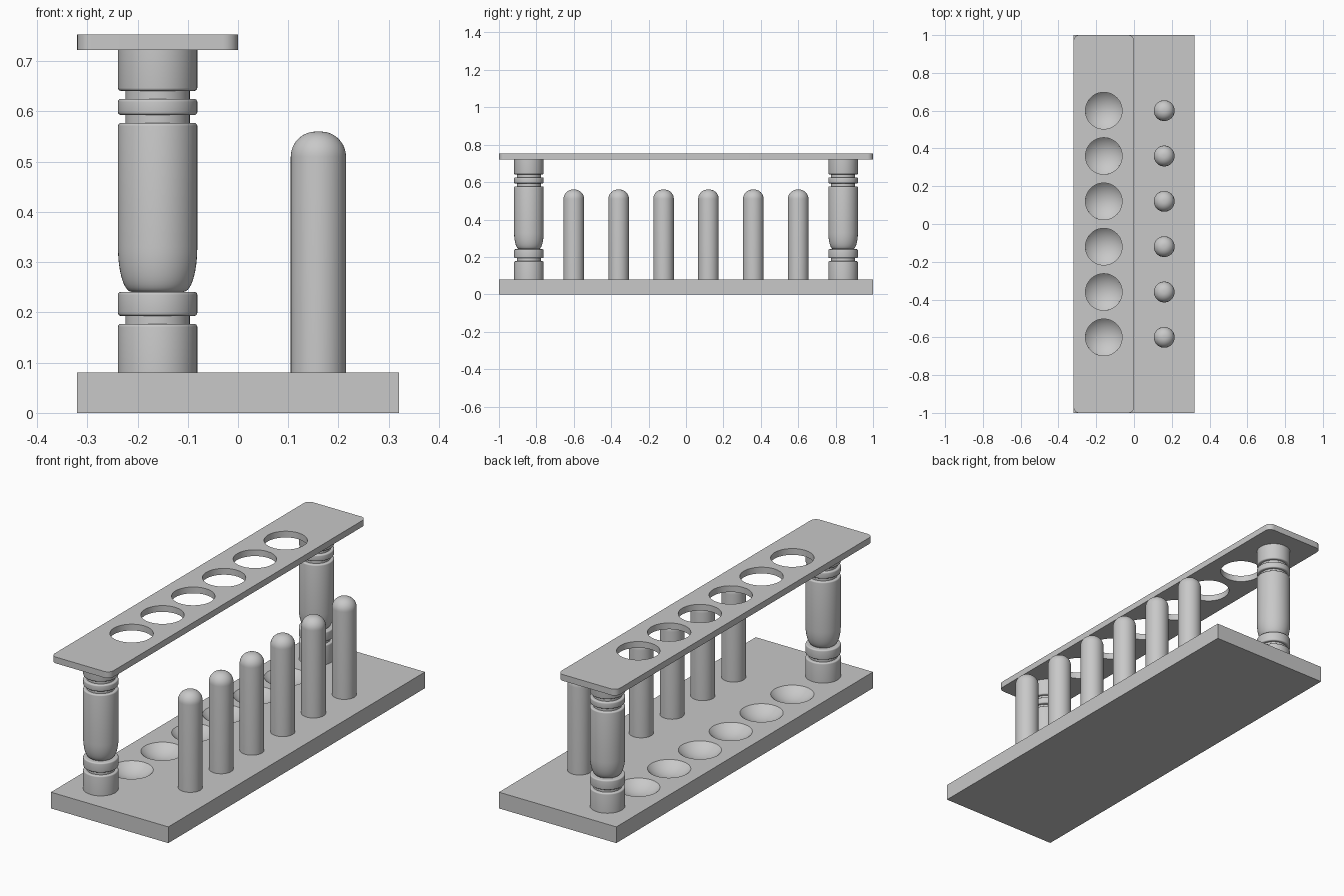
import bpy
import bmesh
import math
from mathutils import Matrix

cube = bpy.data.objects.get("Cube")
if cube:
    bpy.data.objects.remove(cube, do_unlink=True)

# Single flat finish
GREY = (0.58, 0.58, 0.58, 1.0)
grey = bpy.data.materials.new("plain grey")
grey.use_nodes = True
grey.diffuse_color = GREY
grey.node_tree.nodes["Principled BSDF"].inputs["Base Color"].default_value = GREY

# Main dimensions
COLUMN_X, PEG_X = -0.16, 0.16
SLOT_YS = [-0.6 + 0.24 * i for i in range(6)]
BASE_TOP, SHELF_BOTTOM, SHELF_TOP = 0.08, 0.722, 0.753
HOLE_R, DIMPLE_DEPTH = 0.097, 0.04


def make_object(name, bm, location=(0, 0, 0)):
    bmesh.ops.recalc_face_normals(bm, faces=bm.faces)
    mesh = bpy.data.meshes.new(name)
    bm.to_mesh(mesh)
    bm.free()
    mesh.materials.append(grey)
    obj = bpy.data.objects.new(name, mesh)
    obj.location = location
    bpy.context.collection.objects.link(obj)
    return obj


def smooth(obj):
    bpy.ops.object.select_all(action='DESELECT')
    obj.select_set(True)
    bpy.context.view_layer.objects.active = obj
    bpy.ops.object.shade_smooth_by_angle(angle=math.radians(35))


def box(name, x0, x1, z0, z1, corner=0.0):
    """Two-unit-long board with optional rounded vertical corners."""
    bm = bmesh.new()
    bmesh.ops.create_cube(bm, size=1, matrix=Matrix.Translation(
        ((x0 + x1) / 2, 0, (z0 + z1) / 2)) @ Matrix.Diagonal((x1 - x0, 2, z1 - z0, 1)))
    if corner:
        upright = [e for e in bm.edges
                   if abs(e.verts[0].co.z - e.verts[1].co.z) > 0.001]
        bmesh.ops.bevel(bm, geom=upright, offset=corner, segments=8,
                        profile=0.5, affect='EDGES')
    return make_object(name, bm)


def lathe(name, profile, location, steps=48):
    """Revolve (radius, z) points about z; both ends are closed by flat caps."""
    bm = bmesh.new()
    rings = [[bm.verts.new((r * math.cos(2 * math.pi * i / steps),
                            r * math.sin(2 * math.pi * i / steps), z))
              for i in range(steps)] for r, z in profile]
    for low, high in zip(rings, rings[1:]):
        for i in range(steps):
            j = (i + 1) % steps
            bm.faces.new((low[i], low[j], high[j], high[i]))
    bm.faces.new(rings[0])
    bm.faces.new(rings[-1])
    obj = make_object(name, bm, location)
    smooth(obj)
    return obj


def arc(cr, cz, rad_r, rad_z, start, end, n):
    """Elliptical arc in the (radius, z) plane, angles in degrees."""
    return [(cr + rad_r * math.cos(math.radians(start + (end - start) * i / n)),
             cz + rad_z * math.sin(math.radians(start + (end - start) * i / n)))
            for i in range(n + 1)]


def carve(target, bm):
    """Cut a cutter mesh out of the target, then discard the cutter."""
    cutter = make_object("cutter", bm)
    cutter.hide_render = True
    mod = target.modifiers.new("carve", 'BOOLEAN')
    mod.operation, mod.solver, mod.object = 'DIFFERENCE', 'EXACT', cutter
    bpy.context.view_layer.objects.active = target
    bpy.ops.object.modifier_apply(modifier=mod.name)
    bpy.data.objects.remove(cutter, do_unlink=True)
    smooth(target)


# Base board with shallow round dimples
base = box("base_board", -0.32, 0.32, 0, BASE_TOP)
ball_r = (HOLE_R ** 2 + DIMPLE_DEPTH ** 2) / (2 * DIMPLE_DEPTH)
balls = bmesh.new()
for y in SLOT_YS:
    bmesh.ops.create_uvsphere(balls, u_segments=48, v_segments=48, radius=ball_r,
                              matrix=Matrix.Translation(
                                  (COLUMN_X, y, BASE_TOP - DIMPLE_DEPTH + ball_r)))
carve(base, balls)

# Top shelf with through holes above the dimples
shelf = box("top_shelf", -0.32, 0.0, SHELF_BOTTOM, SHELF_TOP, corner=0.03)
drills = bmesh.new()
for y in SLOT_YS:
    bmesh.ops.create_cone(drills, cap_ends=True, segments=48, radius1=HOLE_R,
                          radius2=HOLE_R, depth=0.2,
                          matrix=Matrix.Translation((COLUMN_X, y, SHELF_TOP)))
carve(shelf, drills)

# Turned columns: foot, collar, tapered shaft, ring and head split by grooves
R, NECK, B = 0.079, 0.064, 0.006


def lower_edge(z):
    return arc(R - B, z + B, B, B, -90, 0, 4)


def upper_edge(z):
    return arc(R - B, z - B, B, B, 0, 90, 4)


column = [(R, BASE_TOP)] + upper_edge(0.177) + [(NECK, 0.177), (NECK, 0.193)]
column += lower_edge(0.193) + upper_edge(0.241) + [(0.052, 0.241)]
column += arc(0.052, 0.33, R - 0.052, 0.089, -80, 0, 10)
column += upper_edge(0.577) + [(NECK, 0.577), (NECK, 0.593)]
column += lower_edge(0.593) + upper_edge(0.625) + [(NECK, 0.625), (NECK, 0.641)]
column += lower_edge(0.641) + [(R, SHELF_BOTTOM)]
for name, y in (("front_column", -0.84), ("back_column", 0.84)):
    lathe(name, column, (COLUMN_X, y, 0))

# Row of round-topped drying pegs
PEG_R, PEG_TOP, ROUND = 0.055, 0.56, 0.05
peg = [(PEG_R, BASE_TOP)] + arc(PEG_R - ROUND, PEG_TOP - ROUND, ROUND, ROUND, 0, 90, 10)
for i, y in enumerate(SLOT_YS):
    lathe(f"drying_peg_{i + 1}", peg, (PEG_X, y, 0))
